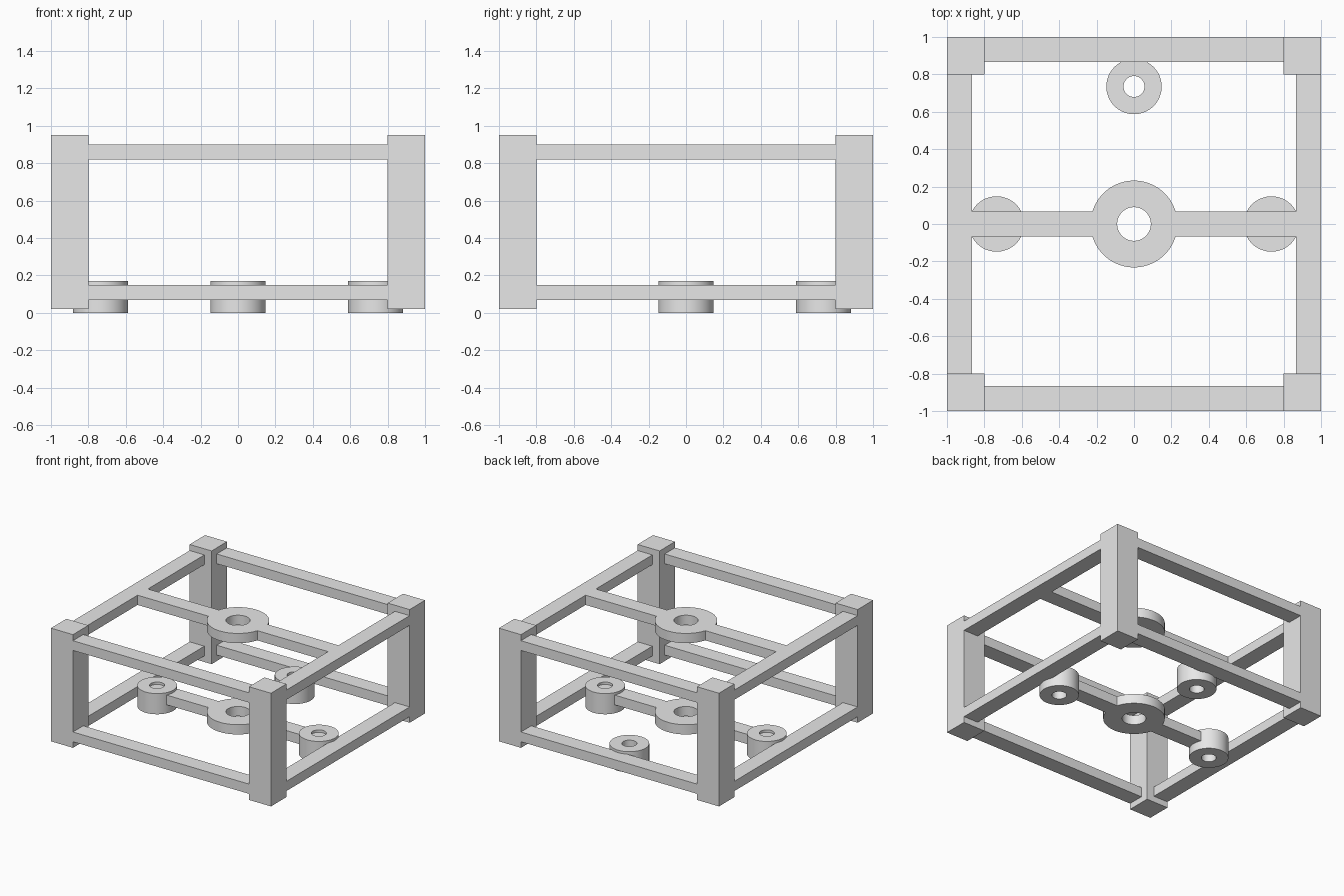
import bpy
import math

cube = bpy.data.objects.get("Cube")
if cube:
    bpy.data.objects.remove(cube, do_unlink=True)

grey = bpy.data.materials.new("plain_grey")
grey.use_nodes = True
colour = (0.8, 0.8, 0.8, 1)
grey.diffuse_color = colour
grey.node_tree.nodes["Principled BSDF"].inputs["Base Color"].default_value = colour

POST = 0.2          # post side
RAIL = 0.134        # rail width
RAIL_H = 0.08       # rail height
LEVELS = {"lower": 0.11, "upper": 0.86}


def box(name, centre, size):
    bpy.ops.mesh.primitive_cube_add(size=1, location=centre)
    obj = bpy.context.object
    obj.name = name
    obj.scale = size
    bpy.ops.object.transform_apply(location=False, rotation=False, scale=True)
    obj.data.materials.append(grey)
    return obj


def arc(radius, start, end, steps):
    angles = [start + (end - start) * i / steps for i in range(steps + 1)]
    return [(radius * math.cos(a), radius * math.sin(a)) for a in angles]


def circle(radius, steps=64):
    return arc(radius, 0, math.tau, steps)[:-1]


def plate(name, outlines, centre, height):
    """Extrude closed outlines upward; an inner outline becomes a hole."""
    curve = bpy.data.curves.new(name, "CURVE")
    curve.dimensions = "2D"
    curve.fill_mode = "BOTH"
    curve.extrude = height / 2
    for points in outlines:
        spline = curve.splines.new("POLY")
        spline.points.add(len(points) - 1)
        for p, (x, y) in zip(spline.points, points):
            p.co = (x, y, 0, 1)
        spline.use_cyclic_u = True
    obj = bpy.data.objects.new(name, curve)
    obj.location = centre
    bpy.context.collection.objects.link(obj)
    bpy.ops.object.select_all(action="DESELECT")
    obj.select_set(True)
    bpy.context.view_layer.objects.active = obj
    bpy.ops.object.convert(target="MESH")
    obj = bpy.context.object
    obj.name = name
    obj.data.materials.clear()
    obj.data.materials.append(grey)
    bpy.ops.object.shade_smooth_by_angle(angle=math.radians(30))
    return obj


# Corner posts
for side, sx in (("left", 1), ("right", -1)):
    for end, sy in (("front", -1), ("back", 1)):
        at = 1 - POST / 2
        box(f"{end}_{side}_post", (sx * at, sy * at, 0.485), (POST, POST, 0.93))

# Rails flush with the outside of the posts, and crossbar with a central ring
span = 2 - 2 * POST
offset = 1 - RAIL / 2
inner = 1 - RAIL
half = RAIL / 2
ring = 0.232
bite = math.asin(half / ring)
crossbar_outline = (
    [(inner, half)] + arc(ring, bite, math.pi - bite, 32) + [(-inner, half)]
    + [(-inner, -half)] + arc(ring, math.pi + bite, math.tau - bite, 32)
    + [(inner, -half)])
for level, z in LEVELS.items():
    for end, s in (("front", -1), ("back", 1)):
        box(f"{level}_{end}_rail", (0, s * offset, z), (span, RAIL, RAIL_H))
    for side, s in (("left", 1), ("right", -1)):
        box(f"{level}_{side}_rail", (s * offset, 0, z), (RAIL, span, RAIL_H))
    plate(f"{level}_crossbar", [crossbar_outline, circle(0.09)], (0, 0, z), RAIL_H)

# Round mounting bosses on the left, right and back
for side, x, y in (("left", 1, 0), ("right", -1, 0), ("back", 0, 1)):
    plate(f"{side}_boss", [circle(0.148), circle(0.056)],
          (0.735 * x, 0.735 * y, 0.085), 0.17)
